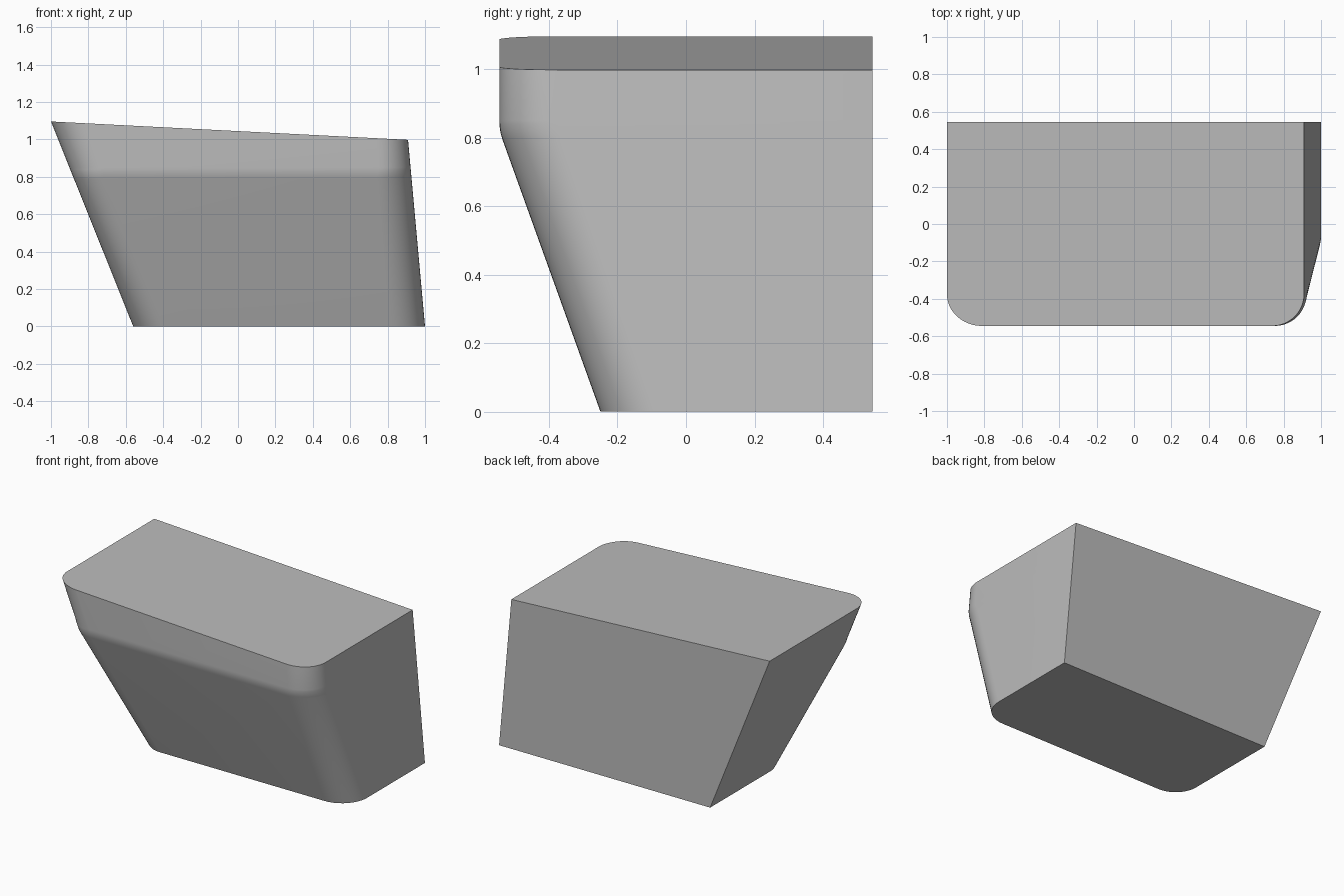
import bpy, bmesh, math

cube = bpy.data.objects.get("Cube")
if cube:
    bpy.data.objects.remove(cube, do_unlink=True)

R = 0.17          # corner rounding
BACK = 0.545
CREASE = 0.82     # height where the front starts to slope inwards
SEG = 12          # steps per rounded corner


def right_x(z):
    return -0.56 - 0.44 * z / 1.096


def left_x(z):
    return 1 - 0.091 * z


def front_y(z):
    # sloped front blending into the vertical upper band
    d, slope = 0.03, 0.36
    t = max(0.0, CREASE + d - z)
    return -BACK + (slope * t * t / (4 * d) if t < 2 * d else slope * (t - d))


def top_z(x):
    return 1.096 - 0.0513 * (x + 1)


def outline_point(i, z):
    """Point i of the plan outline at height z, from back right to back left."""
    k = min(1, max(0, (z - CREASE + 0.03) / 0.06))
    y = front_y(z)
    if i == 0:
        return right_x(z), BACK
    if i == 2 * SEG + 3:
        return left_x(z), BACK
    if i <= SEG + 1:
        a = math.pi / 2 * (i - 1) / SEG
        rx, ry = R * (0.94 + 0.14 * k), R * (0.93 + 0.07 * k)
        return right_x(z) + rx * (1 - math.cos(a)), y + ry * (1 - math.sin(a))
    a = math.pi / 2 * (i - SEG - 2) / SEG
    r = R * (1.09 - 0.09 * k)
    return left_x(z) - r * (1 - math.sin(a)), y + r * (1 - math.cos(a))


def top_point(i):
    z = 1.05
    for _ in range(8):
        z = top_z(outline_point(i, z)[0])
    return (*outline_point(i, z), z)


# Body lofted from the base outline up to the tilted top
count = 2 * SEG + 4
levels = [0] + [CREASE - 0.03 + 0.01 * s for s in range(7)]
bm = bmesh.new()
rings = [[bm.verts.new((*outline_point(i, z), z)) for i in range(count)] for z in levels]
rings.append([bm.verts.new(top_point(i)) for i in range(count)])
for low, high in zip(rings, rings[1:]):
    for i in range(count - 1):
        bm.faces.new((low[i], low[i + 1], high[i + 1], high[i]))

# Flat base, top and back
bm.faces.new(rings[0][::-1])
bm.faces.new(rings[-1])
bm.faces.new([r[0] for r in rings] + [r[-1] for r in reversed(rings)])
bmesh.ops.recalc_face_normals(bm, faces=bm.faces)

mesh = bpy.data.meshes.new("tapered_body")
bm.to_mesh(mesh)
bm.free()
body = bpy.data.objects.new("tapered_body", mesh)
bpy.context.collection.objects.link(body)

# Plain grey finish
grey = bpy.data.materials.new("plain_grey")
grey.use_nodes = True
colour = (0.5, 0.5, 0.5, 1)
grey.diffuse_color = colour
grey.node_tree.nodes["Principled BSDF"].inputs["Base Color"].default_value = colour
mesh.materials.append(grey)

bpy.context.view_layer.objects.active = body
body.select_set(True)
bpy.ops.object.shade_smooth_by_angle(angle=math.radians(30))
